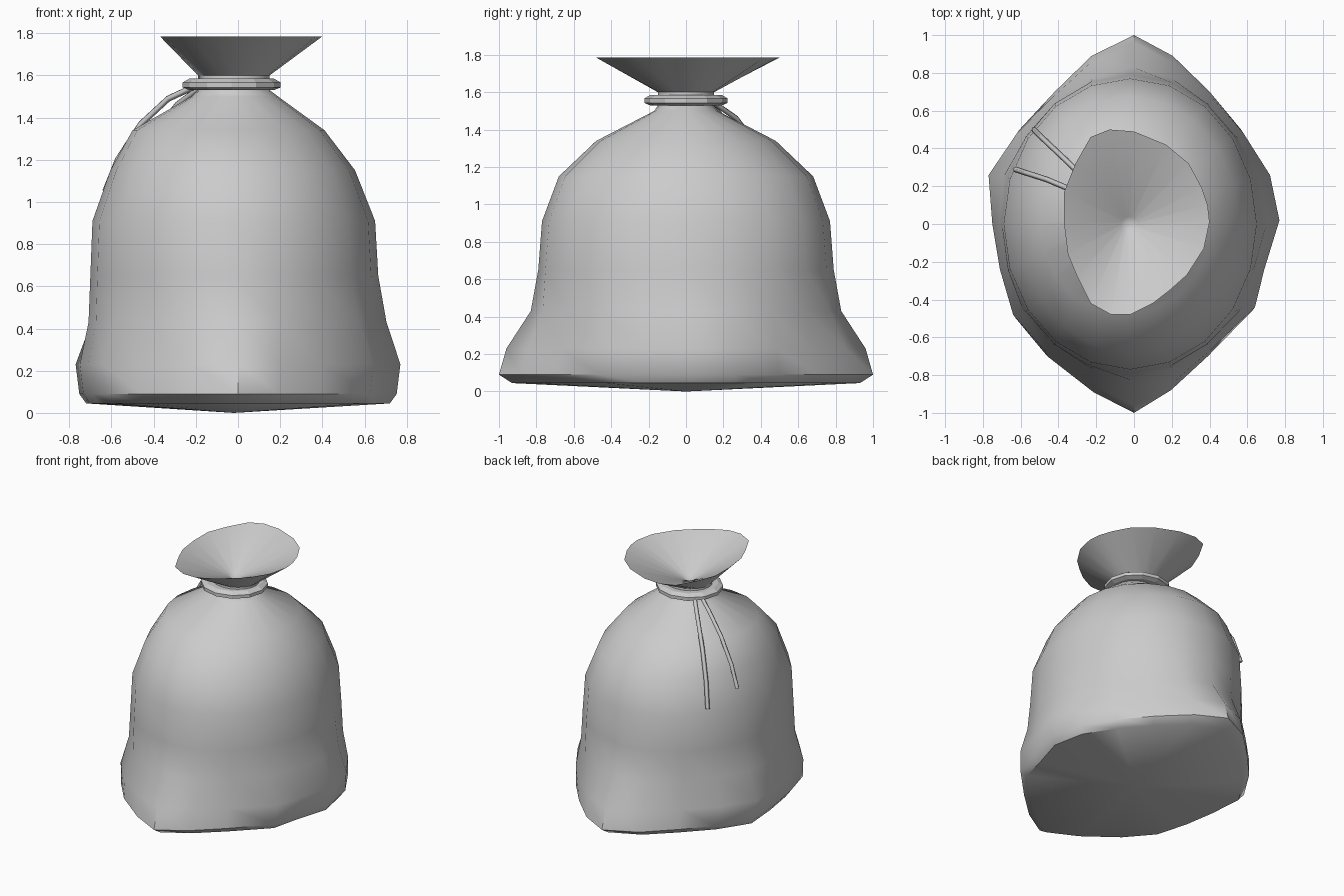
import bpy, bmesh
from math import sin, cos, pi

if "Cube" in bpy.data.objects:
    bpy.data.objects.remove(bpy.data.objects["Cube"])

N = 20
# Plan outline of the sagging base, clockwise from +y
BASE = [(0, 1), (.21, .89), (.41, .7), (.58, .5), (.72, .27), (.77, .02), (.69, -.25),
        (.64, -.46), (.4, -.7), (.2, -.88), (0, -1), (-.22, -.89), (-.47, -.7),
        (-.64, -.5), (-.71, -.25), (-.75, 0), (-.77, .27), (-.62, .5), (-.43, .7), (-.23, .89)]
# Plan outline of the flared mouth
MOUTH = [(0, .49), (.17, .42), (.29, .32), (.36, .19), (.39, .1), (.4, .01), (.37, -.13),
         (.28, -.27), (.19, -.35), (.1, -.42), (-.02, -.48), (-.12, -.48), (-.23, -.42),
         (-.3, -.28), (-.35, -.16), (-.37, 0), (-.37, .17), (-.31, .32), (-.23, .46), (-.13, .5)]
# Body rings: z, left x, right x, half depth y, amount of base outline
RINGS = [(.045, -.72, .72, .93, 1), (.09, -.75, .755, 1, 1), (.23, -.77, .77, .96, 1),
         (.43, -.72, .70, .83, .4), (.65, -.70, .665, .79, 0), (.91, -.69, .65, .77, 0),
         (1.15, -.605, .555, .68, 0), (1.34, -.50, .41, .48, 0), (1.50, -.22, .19, .17, 0),
         (1.53, -.19, .15, .15, 0), (1.60, -.19, .15, .15, 0)]


def finish(bm, name, angle):
    bmesh.ops.recalc_face_normals(bm, faces=bm.faces)
    me = bpy.data.meshes.new(name)
    bm.to_mesh(me)
    bm.free()
    ob = bpy.data.objects.new(name, me)
    bpy.context.collection.objects.link(ob)
    bpy.ops.object.select_all(action='DESELECT')
    ob.select_set(True)
    bpy.context.view_layer.objects.active = ob
    if angle:
        bpy.ops.object.shade_smooth_by_angle(angle=angle)
    return ob


def ring_points(z, x0, x1, ry, w):
    cx, rx = (x0 + x1) / 2, (x1 - x0) / 2
    pts = []
    for k, (bx, by) in enumerate(BASE):
        a = pi / 2 - 2 * pi * k / N
        pts.append((w * bx * rx / .77 + (1 - w) * (cx + rx * cos(a)),
                    w * by * ry + (1 - w) * ry * sin(a), z))
    return pts


# Sack: body rings, flared mouth, inner funnel, fan at each end
loops = [ring_points(*r) for r in RINGS]
loops.append([(x, y, 1.785) for x, y in MOUTH])
loops.append(ring_points(1.61, -.07, .02, .04, 0))
bm = bmesh.new()
rings = [[bm.verts.new(p) for p in pts] for pts in loops]
for a, b in zip(rings, rings[1:]):
    for k in range(N):
        j = (k + 1) % N
        bm.faces.new((a[k], a[j], b[j], b[k]))
for ring, tip in ((rings[0], (-.02, 0, 0)), (rings[-1], (-.03, 0, 1.58))):
    c = bm.verts.new(tip)
    for k in range(N):
        bm.faces.new((ring[k], ring[(k + 1) % N], c))
finish(bm, "sack", pi / 4)

# Cord tied around the neck
bm = bmesh.new()
PROFILE = [(.14, 1.53), (.20, 1.53), (.232, 1.543), (.232, 1.567), (.20, 1.585), (.14, 1.585)]
S = 12
rows = [[bm.verts.new((-.03 + r * cos(2 * pi * i / S), r * .96 * sin(2 * pi * i / S), z))
         for r, z in PROFILE] for i in range(S)]
for i in range(S):
    a, b = rows[i], rows[(i + 1) % S]
    for k in range(len(PROFILE)):
        j = (k + 1) % len(PROFILE)
        bm.faces.new((a[k], b[k], b[j], a[j]))
finish(bm, "neck_tie", 0)


# Loose cord ends hanging at the back left
def cord(name, pts):
    cu = bpy.data.curves.new(name, 'CURVE')
    cu.dimensions = '3D'
    cu.bevel_depth = .015
    cu.bevel_resolution = 0
    cu.use_fill_caps = True
    sp = cu.splines.new('POLY')
    sp.points.add(len(pts) - 1)
    for p, co in zip(sp.points, pts):
        p.co = (*co, 1)
    bpy.context.collection.objects.link(bpy.data.objects.new(name, cu))


cord("cord_end_left", [(-.20, .10, 1.55), (-.33, .18, 1.49), (-.46, .235, 1.37),
                       (-.57, .27, 1.2), (-.63, .29, 1.05)])
cord("cord_end_back", [(-.17, .14, 1.55), (-.29, .27, 1.46), (-.40, .375, 1.32),
                       (-.49, .46, 1.13), (-.53, .5, .95)])
